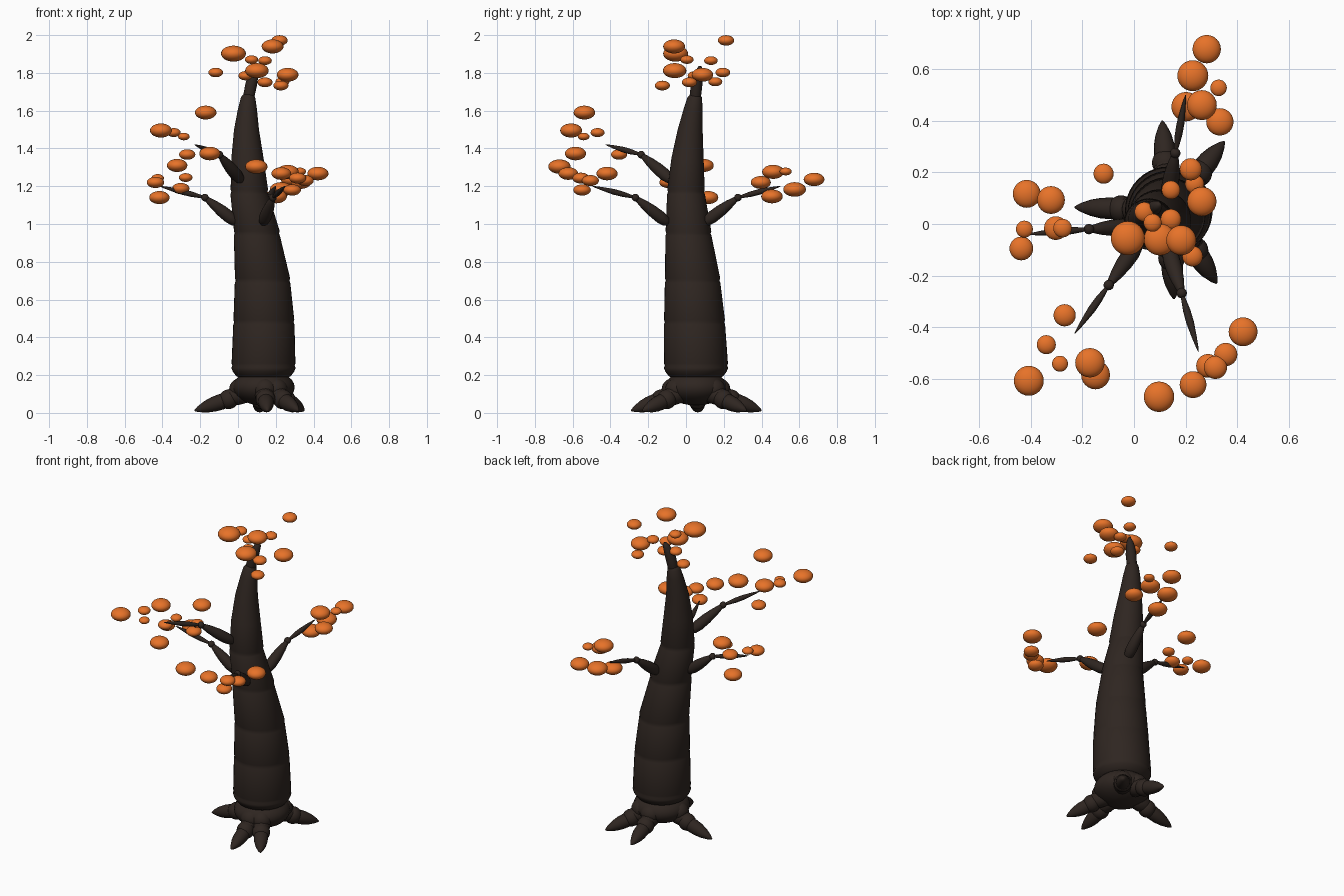
import bpy, bmesh, math
from mathutils import Vector


def material(name, col):
    m = bpy.data.materials.new(name)
    m.diffuse_color = (*col, 1)
    return m


BARK = material("bark", (0.028, 0.019, 0.015))
ORANGE = material("orange_foliage", (0.80, 0.17, 0.022))


def finish(name, bm, mat):
    bmesh.ops.recalc_face_normals(bm, faces=bm.faces)
    me = bpy.data.meshes.new(name)
    bm.to_mesh(me)
    bm.free()
    for p in me.polygons:
        p.use_smooth = True
    me.materials.append(mat)
    ob = bpy.data.objects.new(name, me)
    bpy.context.collection.objects.link(ob)
    return ob


def tube(name, pts, axis, n=24):
    """Closed round loft through (x, y, z, radius) with rings square to axis."""
    bm = bmesh.new()
    q = Vector(axis).to_track_quat('Z', 'Y')
    rings = []
    for x, y, z, r in pts:
        rings.append([bm.verts.new(Vector((x, y, z)) + q @ Vector(
            (r * math.cos(2 * math.pi * i / n), r * math.sin(2 * math.pi * i / n), 0)))
            for i in range(n)])
    for a, b in zip(rings, rings[1:]):
        for i in range(n):
            j = (i + 1) % n
            bm.faces.new((a[i], a[j], b[j], b[i]))
    bm.faces.new(rings[0])
    bm.faces.new(rings[-1])
    return finish(name, bm, BARK)


def limb(name, a, b, r, profile):
    """Spindle from a to b; profile holds (fraction along, radius factor)."""
    a, b = Vector(a), Vector(b)
    return tube(name, [(*a.lerp(b, t), r * k) for t, k in profile], b - a, 16)


def ball(name, loc, r, flat, mat):
    bm = bmesh.new()
    bmesh.ops.create_uvsphere(bm, u_segments=24, v_segments=14, radius=r)
    ob = finish(name, bm, mat)
    ob.location = loc
    ob.scale = (1, 1, flat)
    return ob


THICK = [(0, .15), (.03, .5), (.1, .8), (.25, 1), (.5, .95), (.75, .72), (.93, .45), (1, .2)]
THIN = [(0, .25), (.1, .6), (.3, .95), (.5, 1), (.75, .65), (.93, .3), (1, .08)]
ROOT = [(0, .6), (.12, .9), (.3, 1), (.5, .95), (.7, .75), (.9, .38), (1, .08)]

# trunk: leaning, with shallow grooves between growth segments
sections = [(.135, .053, .25, .17), (.137, .045, .48, .162), (.13, .035, .70, .147),
            (.10, .013, .95, .122), (.06, 0, 1.17, .1)]
trunk = [(.135, .053, .17, .10), (.135, .053, .195, .145), (.135, .053, .22, .163)]
for x, y, z, r in sections:
    trunk += [(x, y, z - .012, r), (x, y, z, r - .005), (x, y, z + .012, r - .001)]
trunk += [(.05, .008, 1.35, .085), (.045, .022, 1.5, .066), (.05, .038, 1.61, .05),
          (.053, .046, 1.67, .038), (.054, .048, 1.685, .028), (.055, .05, 1.695, .012)]
tube("trunk", trunk, (0, 0, 1), 40)
tube("trunk_tip", [(.055, .045, 1.63, .02), (.058, .05, 1.68, .03), (.07, .056, 1.74, .031),
                   (.08, .063, 1.78, .027), (.09, .07, 1.81, .02), (.098, .075, 1.835, .008)],
     (.2, .1, 1))

# root crown and spreading roots
ball("root_crown", (.135, .053, .135), .165, .58, BARK)
for i, (x, y) in enumerate([(.11, .40), (.35, .32), (-.23, .065), (.155, -.29), (.32, -.23)]):
    c, tip = Vector((.135, .053, 0)), Vector((x, y, 0))
    d = (tip - c).normalized()
    ball(f"root_shoulder_{i}", c + d * .12 + Vector((0, 0, .125)), .062, .95, BARK)
    limb(f"root_upper_{i}", c + d * .06 + Vector((0, 0, .12)),
         c + d * .23 + Vector((0, 0, .065)), .055, THICK)
    ball(f"root_joint_{i}", c + d * .185 + Vector((0, 0, .072)), .052, 1, BARK)
    limb(f"root_end_{i}", c + d * .16 + Vector((0, 0, .08)),
         tip + Vector((0, 0, .012)), .042, ROOT)

# branches: thick segment, knuckle, thin twig
branches = [((.02, -.07, 1.225), (-.098, -.237, 1.367), (-.23, -.425, 1.42)),
            ((.0, -.01, 1.00), (-.175, -.02, 1.14), (-.415, -.04, 1.20)),
            ((.13, -.09, 1.00), (.185, -.268, 1.14), (.25, -.495, 1.20)),
            ((.13, .09, 1.00), (.16, .275, 1.14), (.2, .5, 1.20))]
for i, (a, j, t) in enumerate(branches):
    limb(f"branch_{i}", a, j, .033, THICK)
    ball(f"branch_knuckle_{i}", j, .02, 1, BARK)
    limb(f"twig_{i}", j, t, .015, THIN)

# foliage puffs per cluster: x, y, z, radius
crown = [(-.024, -.055, 1.902, .066), (.183, -.063, 1.94, .058), (.22, .212, 1.972, .043),
         (.072, .005, 1.87, .035), (.143, .132, 1.865, .036), (-.118, .195, 1.802, .039),
         (.1, -.06, 1.812, .062), (.263, .087, 1.79, .057), (.227, -.125, 1.733, .04),
         (.143, .018, 1.75, .04), (.04, .047, 1.785, .038), (.235, .155, 1.753, .037)]
left_front = [(-.408, -.608, 1.495, .058), (-.34, -.468, 1.484, .037), (-.287, -.542, 1.463, .031),
              (-.269, -.354, 1.368, .043), (-.171, -.538, 1.59, .057), (-.149, -.585, 1.373, .056)]
left = [(-.322, .093, 1.31, .054), (-.437, -.095, 1.22, .046), (-.425, -.02, 1.243, .033),
        (-.416, .117, 1.14, .054), (-.303, -.016, 1.188, .046), (-.277, -.016, 1.246, .036)]
front = [(.423, -.418, 1.267, .056), (.356, -.506, 1.23, .045), (.287, -.55, 1.18, .046),
         (.316, -.556, 1.243, .045), (.229, -.623, 1.267, .052), (.097, -.67, 1.304, .059)]
back = [(.282, .678, 1.236, .055), (.228, .575, 1.183, .06), (.328, .528, 1.278, .032),
        (.202, .455, 1.146, .057), (.263, .461, 1.276, .058), (.333, .396, 1.22, .053)]
groups = dict(crown=crown, left_front=left_front, left=left, front=front, back=back)
for g, puffs in groups.items():
    for i, (x, y, z, r) in enumerate(puffs):
        ball(f"foliage_{g}_{i}", (x, y, z), r, .64, ORANGE)
